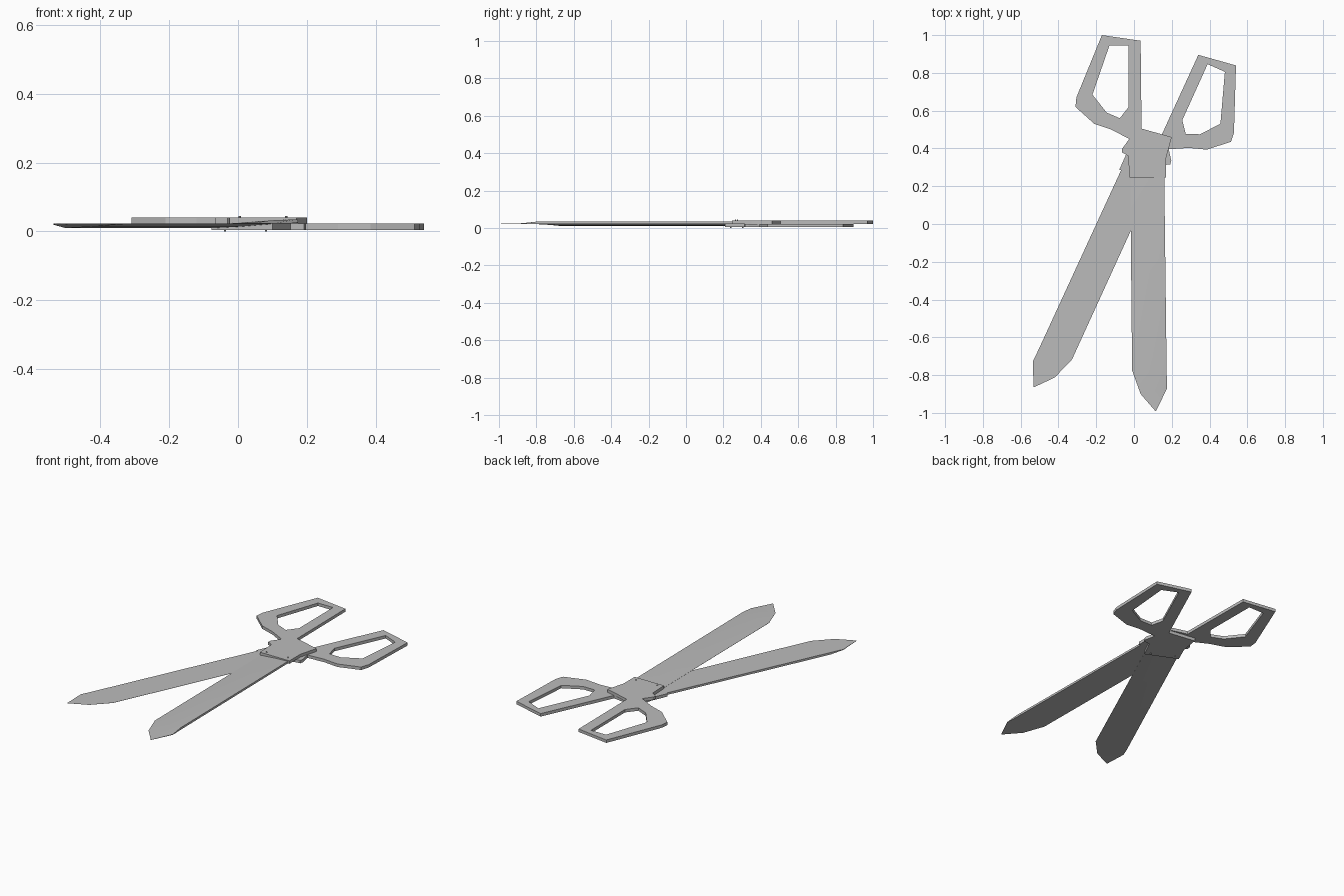
import bpy, bmesh
from math import radians
from mathutils import Matrix, Vector

cube = bpy.data.objects.get("Cube")
if cube:
    bpy.data.objects.remove(cube, do_unlink=True)

steel = bpy.data.materials.new("grey steel")
steel.use_nodes = True
GREY = (0.5, 0.5, 0.5, 1)
steel.diffuse_color = GREY
steel.node_tree.nodes["Principled BSDF"].inputs["Base Color"].default_value = GREY

MID = 0.0225          # height where the two halves touch
GAP = 0.0002
HANDLE_TOP = 0.018
BLADE_TOP = 0.0125


def finish(bm, name, matrix, smooth=False):
    bmesh.ops.recalc_face_normals(bm, faces=bm.faces)
    mesh = bpy.data.meshes.new(name)
    bm.to_mesh(mesh)
    bm.free()
    mesh.materials.append(steel)
    obj = bpy.data.objects.new(name, mesh)
    obj.matrix_world = matrix
    bpy.context.collection.objects.link(obj)
    if smooth:
        bpy.ops.object.select_all(action='DESELECT')
        obj.select_set(True)
        bpy.context.view_layer.objects.active = obj
        bpy.ops.object.shade_smooth_by_angle(angle=radians(30))
    return obj


# Handle with collar: flat plate with a finger hole
OUTER = [(-.17, 1), (.035, .97), (.04, .505), (.2, .46), (.17, .35), (.17, .245),
         (-.025, .245), (-.03, .36), (-.065, .38), (-.062, .4), (-.025, .45),
         (-.12, .5), (-.21, .53), (-.31, .62), (-.305, .67)]
HOLE = [(-.13, .945), (-.03, .945), (-.028, .62), (-.075, .56), (-.145, .59), (-.22, .685)]


def handle(name, matrix):
    bm = bmesh.new()
    edges = []
    for loop in (OUTER, HOLE):
        vs = [bm.verts.new((x, y, GAP)) for x, y in loop]
        edges += [bm.edges.new((v, vs[i - 1])) for i, v in enumerate(vs)]
    bmesh.ops.triangle_fill(bm, edges=edges, use_beauty=True)
    out = bmesh.ops.extrude_face_region(bm, geom=bm.faces[:])
    top = [g for g in out["geom"] if isinstance(g, bmesh.types.BMVert)]
    bmesh.ops.translate(bm, verts=top, vec=(0, 0, HANDLE_TOP - GAP))
    finish(bm, name, matrix)


# Blade: wedge with a thick spine, thinning to the point
# stations: cutting edge point, spine point, spine thickness
STATIONS = [((-.02, .27), (.16, .27), BLADE_TOP),
            ((-.01, -.775), (.173, -.79), BLADE_TOP),
            ((.035, -.9), (.175, -.87), .003),
            ((.113, -.99), (.117, -.99), .001)]


def blade(name, matrix):
    bm = bmesh.new()
    rings = []
    for cut, spine, thick in STATIONS:
        a, b = Vector((*cut, GAP)), Vector((*spine, GAP))
        up = Vector((0, 0, thick))
        rings.append([bm.verts.new(p) for p in
                      (a, b, b + up, a.lerp(b, .55) + up * .68, a + up * .06)])
    for r, s in zip(rings, rings[1:]):
        for i in range(len(r)):
            bm.faces.new((r[i - 1], r[i], s[i], s[i - 1]))
    bm.faces.new(rings[0])
    bm.faces.new(rings[-1])
    finish(bm, name, matrix, smooth=True)


# Tiny pins on the collar
def pin(name, x, y, matrix):
    bm = bmesh.new()
    bmesh.ops.create_cone(bm, cap_ends=True, segments=8, radius1=.004, radius2=.003,
                          depth=.008,
                          matrix=Matrix.Translation((x, y, MID - .004)))
    finish(bm, name, matrix)


# The lower half is the upper one turned over and swung open
upper = Matrix.Translation((0, 0, MID))
lower = (Matrix.Translation((-.022, -.005, MID)) @ Matrix.Rotation(radians(-24), 4, 'Z')
         @ Matrix.Rotation(radians(180), 4, 'Y'))
for side, matrix in (("upper", upper), ("lower", lower)):
    handle(side + "_handle", matrix)
    blade(side + "_blade", matrix)
    pin(side + "_inner_pin", .005, .265, matrix)
    pin(side + "_outer_pin", .14, .275, matrix)
